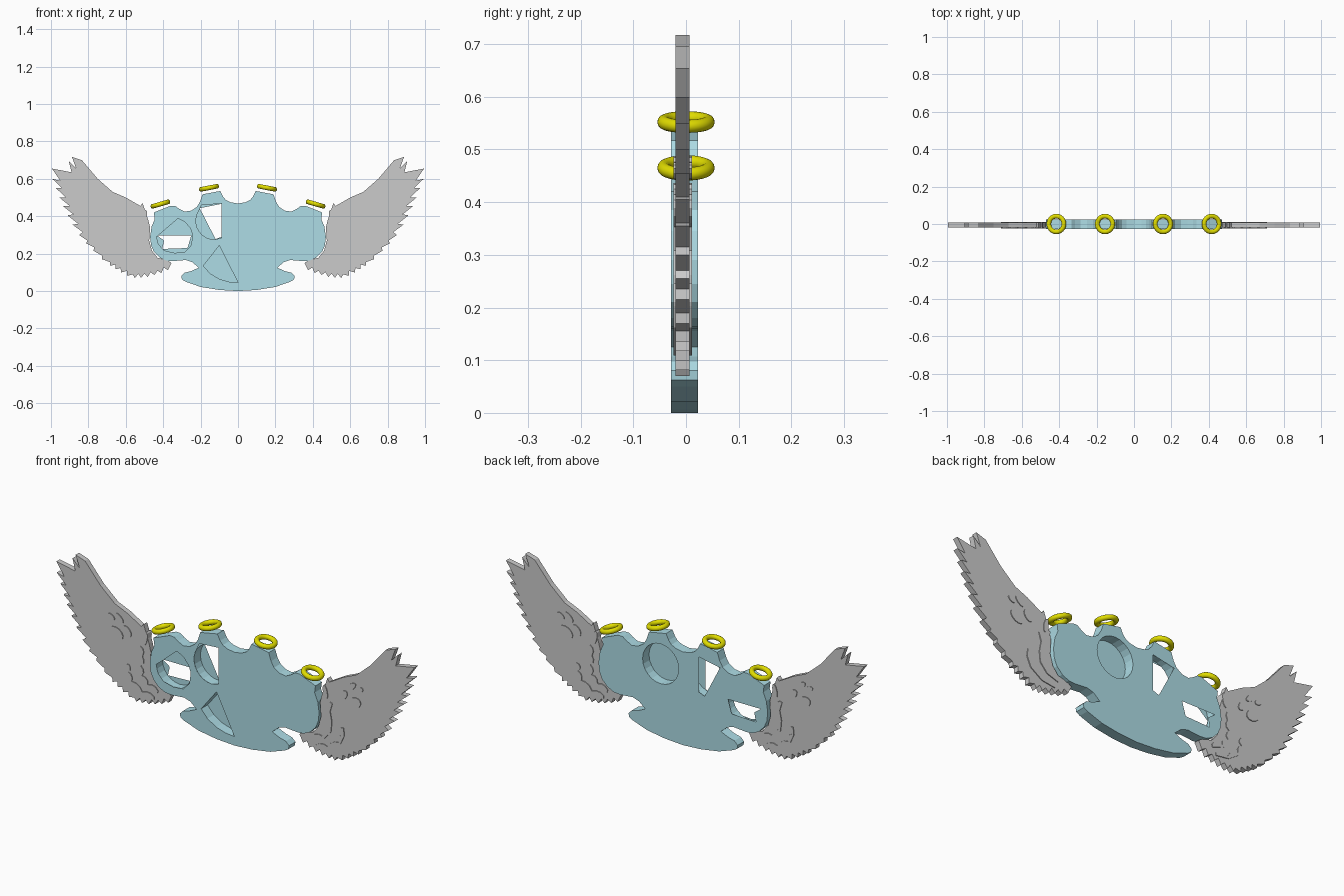
import bpy, bmesh, math
from mathutils import Vector

if "Cube" in bpy.data.objects:
    bpy.data.objects.remove(bpy.data.objects["Cube"])


def material(name, rgb):
    m = bpy.data.materials.new(name)
    m.diffuse_color = (*rgb, 1)
    m.use_nodes = True
    m.node_tree.nodes["Principled BSDF"].inputs["Base Color"].default_value = m.diffuse_color
    return m


BLUE = material("pale_blue", (0.42, 0.72, 0.79))
YELLOW = material("yellow", (0.75, 0.72, 0.0))


def finish(bm, name, mat=None):
    me = bpy.data.meshes.new(name)
    bm.to_mesh(me)
    bm.free()
    ob = bpy.data.objects.new(name, me)
    bpy.context.collection.objects.link(ob)
    if mat:
        me.materials.append(mat)
    return ob


def ccw(pts):
    area = sum(a[0] * b[1] - b[0] * a[1] for a, b in zip(pts, pts[1:] + pts[:1]))
    return pts if area > 0 else pts[::-1]


def arc(cx, cz, r, a0, a1, n):
    return [(cx + r * math.cos(math.radians(a0 + (a1 - a0) * i / n)),
             cz + r * math.sin(math.radians(a0 + (a1 - a0) * i / n))) for i in range(n + 1)]


def sheet(bm, y, loops, facing):
    """Flat face at depth y; the loops after the first are openings."""
    edges = []
    for pts in loops:
        vs = [bm.verts.new((x, y, z)) for x, z in pts]
        edges += [bm.edges.new((vs[i - 1], vs[i])) for i in range(len(vs))]
    res = bmesh.ops.triangle_fill(bm, edges=edges, use_beauty=True, normal=(0, facing, 0))
    for f in res["geom"]:
        if isinstance(f, bmesh.types.BMFace):
            f.normal_update()
            if f.normal.y * facing < 0:
                f.normal_flip()


def wall(bm, pts, y0, y1, outward):
    pts = ccw(pts)
    fr = [bm.verts.new((x, y0, z)) for x, z in pts]
    bk = [bm.verts.new((x, y1, z)) for x, z in pts]
    for i in range(len(pts)):
        quad = (fr[i - 1], fr[i], bk[i], bk[i - 1])
        bm.faces.new(quad[::-1] if outward else quad)


def prism(bm, pts, y0, y1):
    sheet(bm, y0, [pts], -1)
    sheet(bm, y1, [pts], 1)
    wall(bm, pts, y0, y1, True)


# Grip body: half outline, mirrored
half = [(0, .468), (.04, .475), (.065, .487), (.08, .505), (.095, .535), (.19, .517),
        (.203, .478), (.22, .45), (.25, .43), (.285, .425), (.315, .44), (.335, .455), (.36, .456),
        (.45, .42), (.445, .385), (.462, .345), (.47, .29), (.465, .245), (.45, .21),
        (.42, .18), (.385, .163), (.35, .16), (.28, .166), (.245, .155), (.21, .125),
        (.25, .107), (.285, .098), (.303, .08), (.3, .062), (.28, .05), (.2, .022), (.1, .006), (0, 0)]
outline = half + [(-x, z) for x, z in half[-2:0:-1]]
F, B = -.028, .023
ring_a = arc(-.338, .295, .098, 0, 345, 23)
ring_b = arc(-.125, .375, .1, 0, 345, 23)
ring_c = arc(.125, .375, .1, 0, 345, 23)
front_a = [(-.435, .29), (-.32, .388), (-.285, .37), (-.255, .335), (-.243, .3), (-.25, .245),
           (-.285, .208), (-.34, .204), (-.395, .217), (-.425, .25)]
front_b = [(-.088, .467), (-.195, .46)] + arc(-.125, .375, .1, 145, 270, 9)[1:] + [(-.088, .285)]
palm = [(-.1, .243), (0, .045), (-.05, .05), (-.1, .065), (-.15, .095), (-.185, .135)]
back_a = [(-.433, .297), (-.25, .297), (-.27, .23), (-.405, .225), (-.395, .27)]
back_b = [(-.205, .443), (-.088, .466), (-.088, .29), (-.12, .278)]
bm = bmesh.new()
sheet(bm, F, [outline, front_a, front_b, palm], -1)
sheet(bm, B, [outline, back_a, back_b, ring_c], 1)
wall(bm, outline, F, B, True)
for hole in (ring_a, ring_b, ring_c, palm):
    wall(bm, hole, F, B, False)
bmesh.ops.remove_doubles(bm, verts=bm.verts, dist=1e-5)
finish(bm, "grip_body", BLUE)

# Wing outline: leading edge, long feathers, then ragged trailing edge
wing = [(.48, .38), (.51, .47), (.522, .455), (.6, .5), (.67, .53), (.75, .6), (.835, .7),
        (.888, .717), (.865, .655), (.905, .695), (.89, .635), (.995, .655), (.95, .59),
        (.993, .6), (.94, .55), (.973, .55), (.92, .5), (.955, .5), (.9, .455), (.937, .455),
        (.88, .41), (.912, .405), (.855, .36), (.885, .355), (.83, .315), (.85, .3),
        (.805, .27), (.813, .255), (.77, .235), (.772, .215), (.728, .19), (.726, .17),
        (.685, .155)]
# Small downy feathers along the bottom
base = [(.685, .155), (.63, .12), (.565, .085), (.5, .088), (.43, .105), (.36, .135)]
for a, b in zip(base, base[1:]):
    a, b = Vector(a), Vector(b)
    d = (b - a).normalized()
    out = Vector((-d.y, d.x))
    if out.y > 0:
        out = -out
    for t, h in ((.2, .016), (.5, -.006), (.7, .016), (1, -.004)):
        wing.append(tuple(a.lerp(b, t) + out * h))
wing += [(.355, .15), (.38, .165), (.43, .178), (.46, .215), (.475, .27), (.47, .34)]


def band(path, w):
    """Ribbon with a scalloped outer side."""
    left, right = [], []
    for a, b in zip(path, path[1:]):
        a, b = Vector(a), Vector(b)
        d = (b - a).normalized()
        n = Vector((-d.y, d.x))
        for t, h in ((0, .4), (.3, 1), (.65, .95), (.9, .4)):
            p = a.lerp(b, t)
            left.append(tuple(p + n * w * h))
            right.append(tuple(p - n * w * .4))
    return left + right[::-1]


def blob(cx, cz, rx, rz, tilt):
    c, s = math.cos(tilt), math.sin(tilt)
    return [(cx + u * rx * c - v * rz * s, cz + u * rx * s + v * rz * c)
            for u, v in arc(0, 0, 1, 0, 330, 11)]


# Raised feather relief on both faces of each wing
reliefs = [band([(.43, .15), (.49, .17), (.525, .21), (.53, .26), (.52, .31), (.535, .36)], .018),
           band([(.45, .115), (.52, .125), (.58, .165), (.6, .21), (.595, .25)], .016),
           blob(.6, .41, .03, .018, .9), blob(.66, .385, .04, .028, .5),
           blob(.645, .465, .03, .014, .7), blob(.69, .46, .022, .013, .5),
           blob(.5, .4, .012, .035, .2)]


def flip(pts, s):
    return [(s * x, z) for x, z in pts]


for side, s in (("left", -1), ("right", 1)):
    bm = bmesh.new()
    prism(bm, flip(wing, s), -.02, .007)
    finish(bm, side + "_wing")
    bm = bmesh.new()
    for r in reliefs:
        prism(bm, flip(r, s), -.024, .011)
    finish(bm, side + "_wing_relief")

# Halo rings above the knuckles
for side, s in (("left", -1), ("right", 1)):
    for part, x, z, tilt in (("outer", .415, .465, 16), ("inner", .155, .552, 11)):
        bpy.ops.mesh.primitive_torus_add(major_radius=.042, minor_radius=.0125, major_segments=40,
                                         minor_segments=14, location=(s * x, 0, z),
                                         rotation=(0, s * math.radians(tilt), 0))
        ob = bpy.context.object
        ob.name = f"{side}_{part}_halo"
        ob.data.materials.append(YELLOW)
        bpy.ops.object.shade_smooth()
